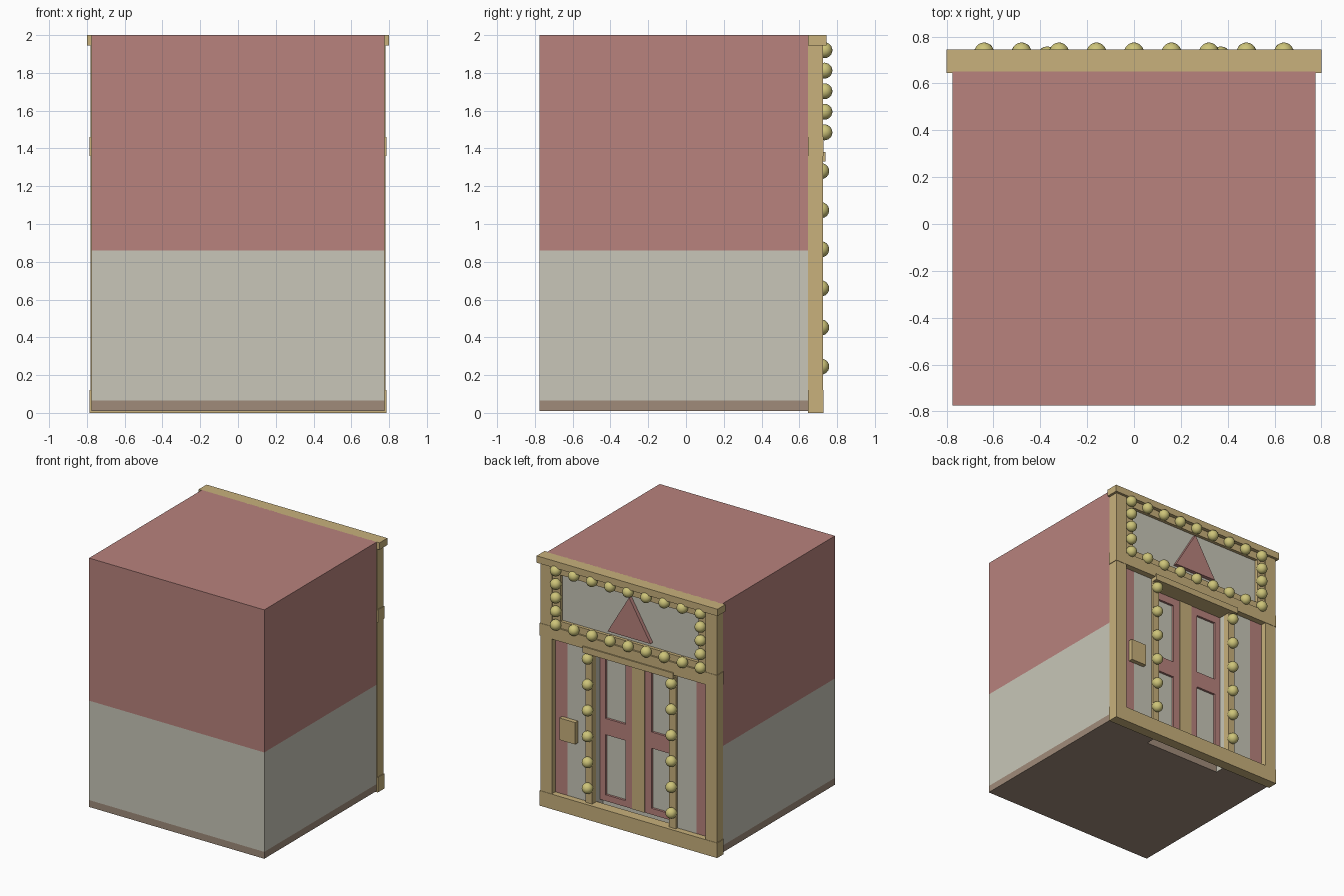
import bpy, bmesh
from mathutils import Vector

if "Cube" in bpy.data.objects:
    bpy.data.objects.remove(bpy.data.objects["Cube"])


def make_material(name, rgb):
    m = bpy.data.materials.new(name)
    m.use_nodes = True
    m.diffuse_color = (*rgb, 1)
    m.node_tree.nodes["Principled BSDF"].inputs["Base Color"].default_value = (*rgb, 1)
    return m


PINK = make_material("dusty pink", (0.48, 0.225, 0.205))
CREAM = make_material("warm cream", (0.58, 0.565, 0.48))
BROWN = make_material("base brown", (0.35, 0.26, 0.195))
GOLD = make_material("trim gold", (0.58, 0.44, 0.2))
BULB = make_material("bulb yellow", (0.61, 0.55, 0.19))


def finish(name, bm, *mats):
    bmesh.ops.recalc_face_normals(bm, faces=bm.faces)
    mesh = bpy.data.meshes.new(name)
    bm.to_mesh(mesh)
    bm.free()
    for m in mats:
        mesh.materials.append(m)
    ob = bpy.data.objects.new(name, mesh)
    bpy.context.collection.objects.link(ob)
    return ob


def extrude_outline(points, direction):
    bm = bmesh.new()
    face = bm.faces.new([bm.verts.new(p) for p in points])
    ext = bmesh.ops.extrude_face_region(bm, geom=[face], use_keep_orig=True)
    verts = [g for g in ext["geom"] if isinstance(g, bmesh.types.BMVert)]
    bmesh.ops.translate(bm, vec=Vector(direction), verts=verts)
    return bm


def box(name, x, y, z, mat):
    pts = [(x[0], y[0], z[0]), (x[1], y[0], z[0]), (x[1], y[1], z[0]), (x[0], y[1], z[0])]
    return finish(name, extrude_outline(pts, (0, 0, z[1] - z[0])), mat)


def pair(name, x, y, z, mat):
    box("left_" + name, x, y, z, mat)
    box("right_" + name, (-x[1], -x[0]), y, z, mat)


# Cabin body: banded by height, with a notch for the doorway
W, BACK, WALL, NICHE, DOOR_W, HEAD = 0.775, -0.775, 0.65, 0.56, 0.34, 1.36


def banded_prism(name, outline, z0, z1):
    bm = extrude_outline([(x, y, z0) for x, y in outline], (0, 0, z1 - z0))
    for cut in (0.065, 0.86):
        bmesh.ops.bisect_plane(bm, geom=bm.verts[:] + bm.edges[:] + bm.faces[:],
                               plane_co=(0, 0, cut), plane_no=(0, 0, 1))
    bmesh.ops.recalc_face_normals(bm, faces=bm.faces)
    for f in bm.faces:
        c = f.calc_center_median()
        f.material_index = 2 if c.z < 0.065 else 1 if c.z < 0.86 else 0
        if abs(c.x) < DOOR_W + 0.01 and abs(f.normal.x) > 0.9:
            f.material_index = 1
    return finish(name, bm, PINK, CREAM, BROWN)


banded_prism("lower_cabin", [(-W, BACK), (W, BACK), (W, WALL), (DOOR_W, WALL), (DOOR_W, NICHE),
                             (-DOOR_W, NICHE), (-DOOR_W, WALL), (-W, WALL)], 0.01, HEAD)
banded_prism("upper_cabin", [(-W, BACK), (W, BACK), (W, WALL), (-W, WALL)], HEAD, 2.0)

# Gold facade frame
box("cornice", (-0.8, 0.8), (0.645, 0.745), (1.945, 2.0), GOLD)
box("lintel", (-0.785, 0.785), (0.645, 0.728), (1.36, 1.46), GOLD)
box("sill", (-0.785, 0.785), (0.645, 0.728), (0, 0.12), GOLD)
pair("corner_post", (0.68, 0.78), (0.645, 0.725), (0.005, 1.95), GOLD)
pair("door_post", (0.34, 0.4), (0.645, 0.7), (0.12, 1.36), GOLD)
box("door_header", (-0.4, 0.4), (0.6, 0.738), (1.33, 1.38), GOLD)

# Sign board with rails and a triangle
box("sign_panel", (-0.68, 0.68), (0.65, 0.69), (1.46, 1.945), CREAM)
box("sign_top_rail", (-0.68, 0.68), (0.65, 0.715), (1.885, 1.945), GOLD)
box("sign_bottom_rail", (-0.68, 0.68), (0.65, 0.715), (1.46, 1.515), GOLD)
pair("sign_side_rail", (0.61, 0.68), (0.65, 0.715), (1.515, 1.885), GOLD)
finish("sign_triangle", extrude_outline(
    [(-0.19, 0.69, 1.55), (0.19, 0.69, 1.55), (0, 0.69, 1.87)], (0, 0.03, 0)), PINK)

# Striped side panels and call plate
pair("side_panel_pink", (0.57, 0.68), (0.65, 0.68), (0.12, 1.36), PINK)
pair("side_panel_cream", (0.4, 0.57), (0.65, 0.68), (0.12, 1.36), CREAM)
box("call_plate", (0.48, 0.62), (0.68, 0.715), (0.565, 0.74), GOLD)

# Double doors: stiles and rails around recessed windows
pair("door_window", (0.05, 0.34), (0.56, 0.582), (0.12, 1.34), CREAM)
box("door_centre_strip", (-0.057, 0.057), (0.56, 0.604), (0.12, 1.34), GOLD)
for side, x in (("inner", (0.057, 0.115)), ("outer", (0.29, 0.34))):
    pair(side + "_stile", x, (0.56, 0.6), (0.12, 1.34), PINK)
for level, z in (("bottom", (0.12, 0.17)), ("middle", (0.65, 0.78)), ("top", (1.27, 1.34))):
    pair(level + "_door_rail", (0.115, 0.29), (0.56, 0.6), z, PINK)

# Round bulbs around the sign and down the door posts
spots = [(0.16 * i, 0.733, z) for i in range(-4, 5) for z in (1.92, 1.485)]
spots += [(s * 0.64, 0.733, 1.485 + 0.109 * i) for s in (-1, 1) for i in (1, 2, 3)]
spots += [(s * 0.37, 0.716, 0.245 + 0.207 * i) for s in (-1, 1) for i in range(6)]
bm = bmesh.new()
for p in spots:
    ball = bmesh.ops.create_uvsphere(bm, u_segments=20, v_segments=12, radius=0.042)
    bmesh.ops.translate(bm, vec=Vector(p), verts=ball["verts"])
for f in bm.faces:
    f.smooth = True
finish("light_bulbs", bm, BULB)
